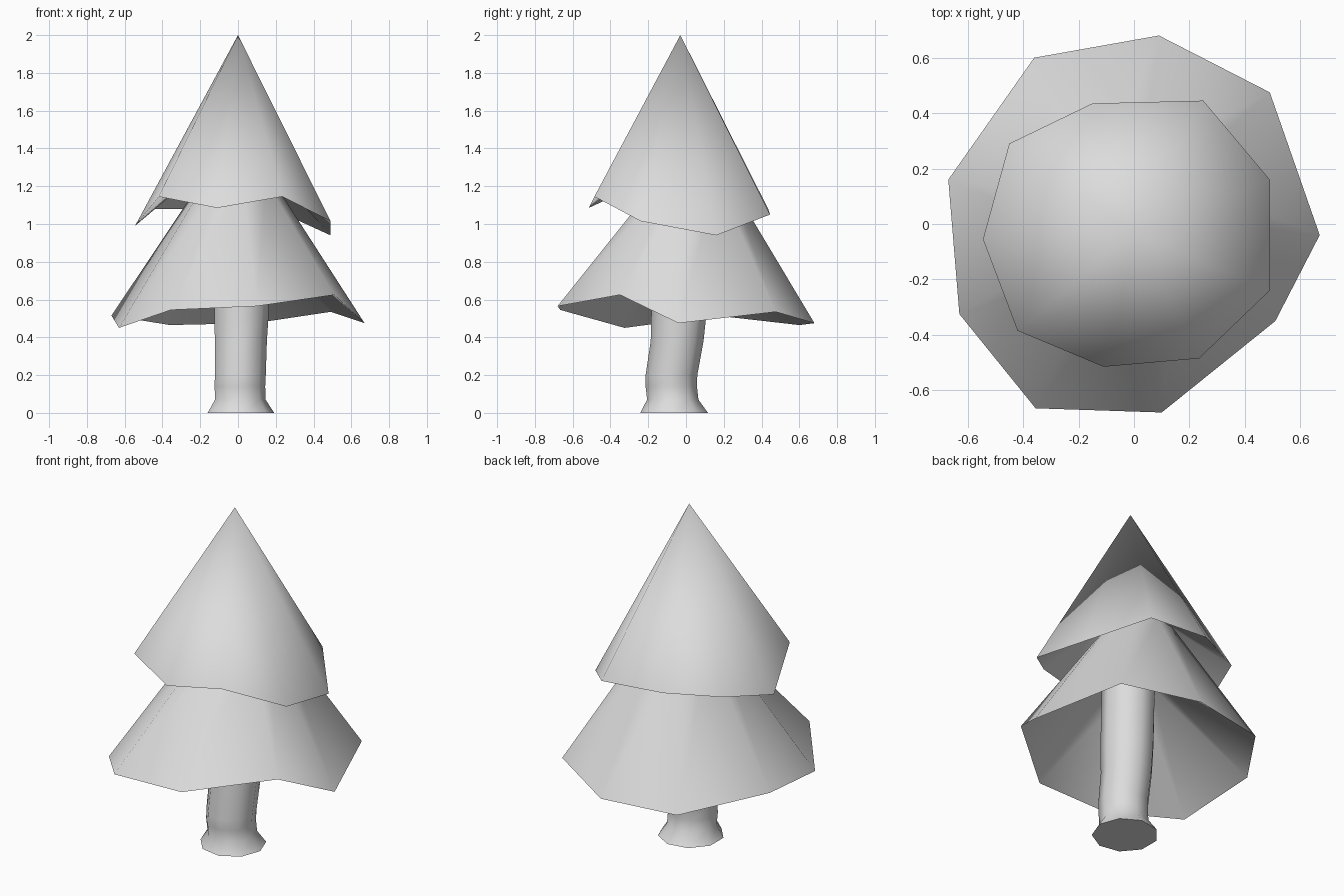
import bpy
import bmesh
import math
from mathutils import Vector

default_cube = bpy.data.objects.get("Cube")
if default_cube:
    bpy.data.objects.remove(default_cube, do_unlink=True)


def make_material(name, colour):
    material = bpy.data.materials.new(name)
    material.use_nodes = True
    material.diffuse_color = colour
    material.node_tree.nodes["Principled BSDF"].inputs["Base Color"].default_value = colour
    return material


light_grey = make_material("light grey", (0.72, 0.72, 0.72, 1))


def finish(bm, name):
    mesh = bpy.data.meshes.new(name)
    bm.to_mesh(mesh)
    bm.free()
    mesh.materials.append(light_grey)
    obj = bpy.data.objects.new(name, mesh)
    bpy.context.collection.objects.link(obj)
    return obj


def bridge(bm, low, high):
    """Smooth band of quads between two rings."""
    for i in range(len(low)):
        j = (i + 1) % len(low)
        bm.faces.new((low[i], low[j], high[j], high[i])).smooth = True


def pointed_tier(name, apex, rim):
    """Smooth cone whose ragged rim is listed counter-clockwise."""
    bm = bmesh.new()
    tip = bm.verts.new(apex)
    ring = [bm.verts.new(point) for point in rim]
    for i, vert in enumerate(ring):
        bm.faces.new((vert, ring[(i + 1) % len(ring)], tip)).smooth = True
    return finish(bm, name)


def skirt(name, centre, radius, rim):
    """Skirt from a ragged rim to a round collar; a reversed rim faces inward."""
    bm = bmesh.new()
    centre = Vector(centre)
    low = [bm.verts.new(point) for point in rim]
    high = []
    for point in rim:
        outward = (Vector(point) - centre) * Vector((1, 1, 0))
        high.append(bm.verts.new(centre + outward.normalized() * radius))
    bridge(bm, low, high)
    return finish(bm, name)


def lofted_trunk(name, sections, sides):
    """Smooth bent tube through (centre, radius) sections with flat ends."""
    bm = bmesh.new()
    rings = []
    for centre, radius in sections:
        ring = []
        for i in range(sides):
            angle = math.tau * i / sides
            offset = Vector((math.cos(angle), math.sin(angle), 0)) * radius
            ring.append(bm.verts.new(Vector(centre) + offset))
        rings.append(ring)
    for low, high in zip(rings, rings[1:]):
        bridge(bm, low, high)
    bm.faces.new(list(reversed(rings[0])))
    bm.faces.new(rings[-1])
    return finish(bm, name)


# Upper foliage with its hollowed underside
upper_rim = [
    (0.49, 0.16, 0.94), (0.25, 0.445, 1.05), (-0.15, 0.435, 1.08),
    (-0.45, 0.29, 1.08), (-0.545, -0.055, 0.99), (-0.42, -0.385, 1.145),
    (-0.11, -0.515, 1.085), (0.235, -0.485, 1.145), (0.49, -0.24, 1.015),
]
pointed_tier("upper_foliage", (0, -0.03, 2), upper_rim)
skirt("upper_underside", (0, -0.02, 1.38), 0.1, upper_rim[::-1])

# Lower foliage with its hollowed underside
lower_rim = [
    (0.67, -0.04, 0.475), (0.49, 0.475, 0.535), (0.09, 0.68, 0.475),
    (-0.36, 0.6, 0.465), (-0.67, 0.16, 0.515), (-0.63, -0.325, 0.45),
    (-0.355, -0.665, 0.545), (0.1, -0.68, 0.565), (0.51, -0.35, 0.625),
]
skirt("lower_foliage", (-0.005, 0.04, 1.23), 0.19, lower_rim)
skirt("lower_underside", (0.02, -0.01, 0.94), 0.13, lower_rim[::-1])

# Trunk with a flared foot and a slight bend
lofted_trunk("trunk", [
    ((0.01, -0.063, 0), 0.182), ((0.008, -0.07, 0.07), 0.138),
    ((0.006, -0.078, 0.14), 0.138), ((0.008, -0.077, 0.2), 0.139),
    ((0.011, -0.047, 0.38), 0.142), ((0.014, -0.038, 0.52), 0.148),
    ((0.02, -0.01, 1.1), 0.15),
], 9)
